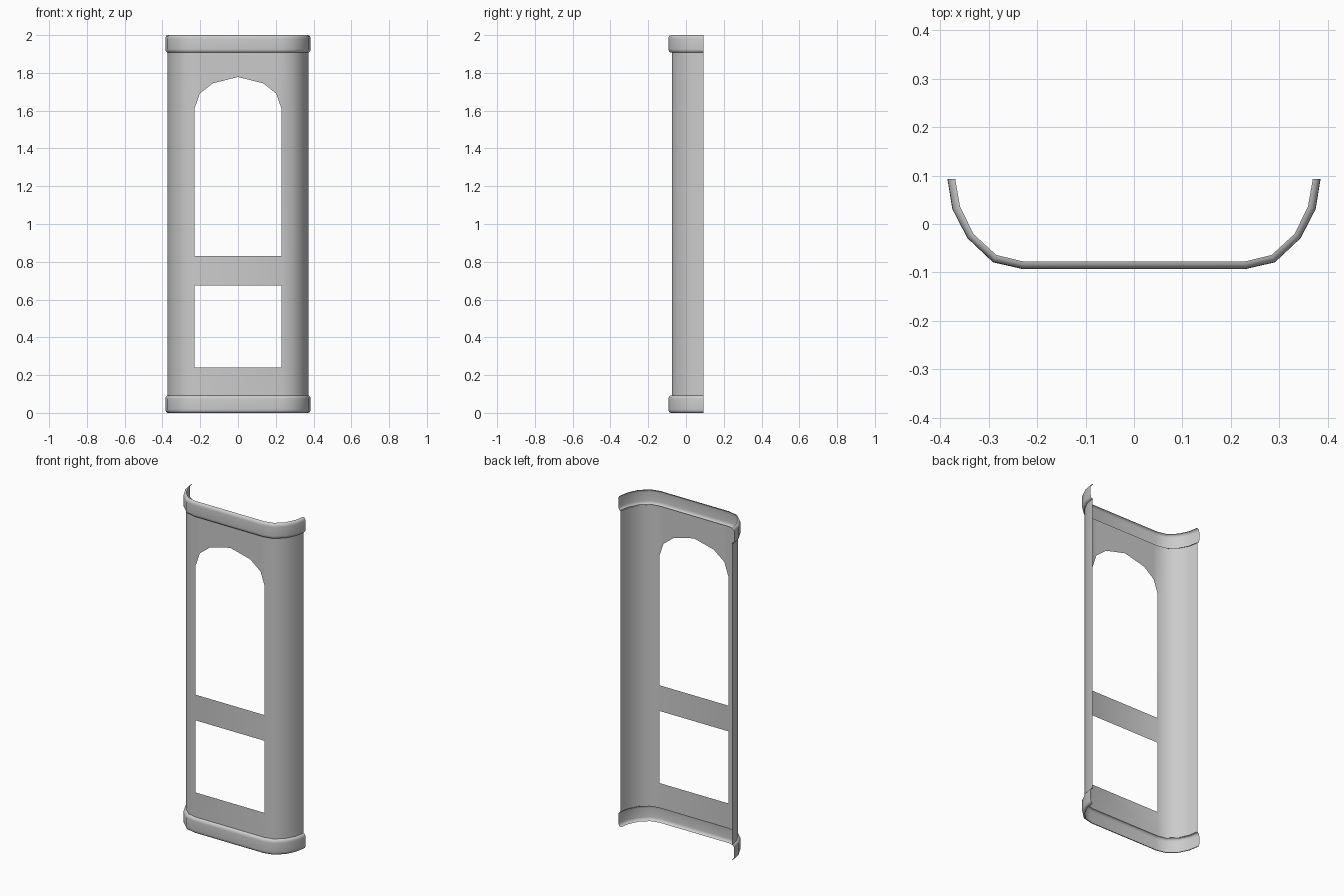
import bpy, bmesh

if "Cube" in bpy.data.objects:
    bpy.data.objects.remove(bpy.data.objects["Cube"])

# Plan-view half paths (x, y): from back edge round the corner to the flat front
OUTER = [(.385, .093), (.375, .031), (.344, -.029), (.291, -.079), (.23, -.093)]
INNER = [(.369, .093), (.359, .036), (.331, -.021), (.284, -.064), (.23, -.077)]
WALL = [(.373, .093), (.362, .034), (.333, -.021), (.285, -.063), (.23, -.075)]


def both(half):
    return [(-x, y) for x, y in half] + half[::-1]


def finish(name, bm):
    bmesh.ops.remove_doubles(bm, verts=bm.verts, dist=1e-5)
    bmesh.ops.recalc_face_normals(bm, faces=bm.faces)
    mesh = bpy.data.meshes.new(name)
    bm.to_mesh(mesh)
    bm.free()
    ob = bpy.data.objects.new(name, mesh)
    bpy.context.collection.objects.link(ob)
    bpy.ops.object.select_all(action='DESELECT')
    ob.select_set(True)
    bpy.context.view_layer.objects.active = ob
    bpy.ops.object.shade_smooth_by_angle(angle=0.8)
    return ob


def skin(bm, rows):
    grid = [[bm.verts.new(p) for p in row] for row in rows]
    for r, s in zip(grid, grid[1:]):
        for i in range(len(r) - 1):
            bm.faces.new((r[i], r[i + 1], s[i + 1], s[i]))


# Thin door sheet: curved side walls, two cross bars and an arched head
Z0, Z1, W, Y = .09, 1.912, .23, -.075
bm = bmesh.new()
levels = [Z0, .24, .675, .83, 1.61, Z1]
for side in (-1, 1):
    skin(bm, [[(side * x, y, z) for x, y in WALL] for z in levels])
for a, b in ((Z0, .24), (.675, .83)):
    skin(bm, [[(-W, Y, z), (W, Y, z)] for z in (a, b)])
arch = [(-W, 1.61), (-.203, 1.69), (-.133, 1.745), (0, 1.778),
        (.133, 1.745), (.203, 1.69), (W, 1.61)]
skin(bm, [[(x, Y, z) for x, z in arch],
          [(x, Y, Z1) for x in (-W, -.203, -.133, 0, .133, .203, W)]])
finish("door_panel", bm)

# Rounded channel trims, open to the back, swept round the top and bottom
PROFILE = [(1, 0), (.6, .001), (.25, .006), (.06, .012), (0, .02),
           (0, .073), (.06, .081), (.25, .087), (.6, .092), (1, .093)]
for name, base in (("bottom_trim", 0.0), ("top_trim", 1.907)):
    bm = bmesh.new()
    rows = []
    for t, z in PROFILE:
        rows.append([(o[0] + (i[0] - o[0]) * t, o[1] + (i[1] - o[1]) * t, base + z)
                     for o, i in zip(both(OUTER), both(INNER))])
    skin(bm, rows)
    finish(name, bm)
